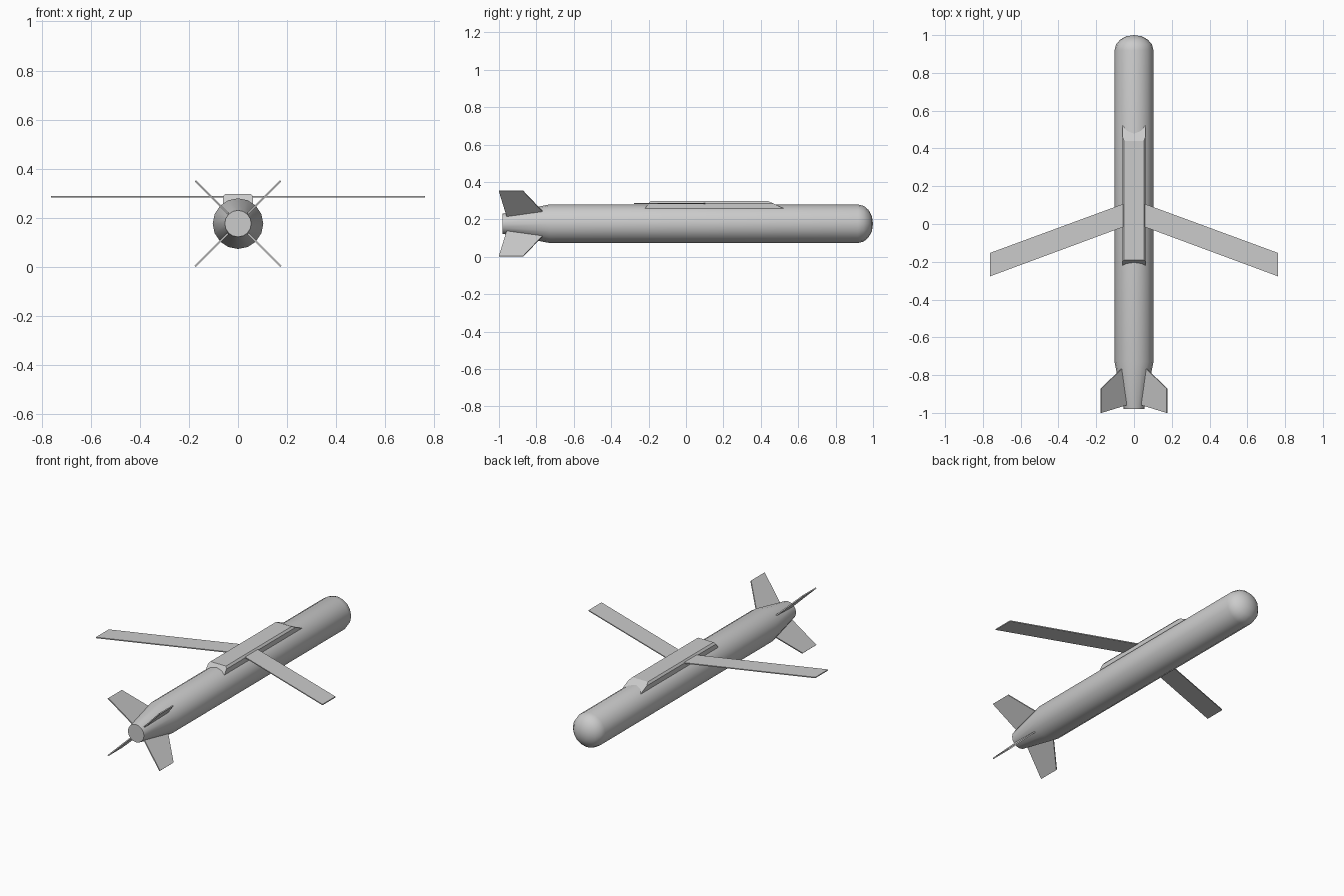
import bpy, bmesh, math
from mathutils import Matrix

if "Cube" in bpy.data.objects:
    bpy.data.objects.remove(bpy.data.objects["Cube"])

AXIS_Z = 0.177
SIDES = 16


def make_object(name, bm, smooth=False):
    bmesh.ops.recalc_face_normals(bm, faces=bm.faces)
    mesh = bpy.data.meshes.new(name)
    bm.to_mesh(mesh)
    bm.free()
    ob = bpy.data.objects.new(name, mesh)
    bpy.context.collection.objects.link(ob)
    if smooth:
        bpy.ops.object.select_all(action='DESELECT')
        ob.select_set(True)
        bpy.context.view_layer.objects.active = ob
        bpy.ops.object.shade_smooth_by_angle(angle=math.radians(35))
    return ob


def plate(name, outline, thickness, matrix):
    """Flat plate: outline in local xy, centred on local z = 0."""
    bm = bmesh.new()
    face = bm.faces.new([bm.verts.new((x, y, -thickness / 2)) for x, y in outline])
    ext = bmesh.ops.extrude_face_region(bm, geom=[face])
    verts = [v for v in ext["geom"] if isinstance(v, bmesh.types.BMVert)]
    bmesh.ops.translate(bm, verts=verts, vec=(0, 0, thickness))
    bm.transform(matrix)
    return make_object(name, bm)


# Fuselage: boat tail, straight tube and rounded nose, as rings along y
R = 0.103
profile = [(-0.98, 0.054), (-0.73, R), (0.92, R)]
profile += [(0.92 + 0.08 * math.sin(a), R * math.cos(a))
            for a in (math.radians(d) for d in (22.5, 45, 67.5))]
bm = bmesh.new()
rings = []
for y, r in profile:
    rings.append([bm.verts.new((r * math.cos(i * math.tau / SIDES), y,
                                AXIS_Z + r * math.sin(i * math.tau / SIDES)))
                  for i in range(SIDES)])
for a, b in zip(rings, rings[1:]):
    for i in range(SIDES):
        j = (i + 1) % SIDES
        bm.faces.new((a[i], a[j], b[j], b[i]))
bm.faces.new(rings[0])
tip = bm.verts.new((0, 1.0, AXIS_Z))
for i in range(SIDES):
    bm.faces.new((rings[-1][i], rings[-1][(i + 1) % SIDES], tip))
make_object("fuselage", bm, smooth=True)

# Wing fairing: chamfered section with sloping ends
section = [(-0.062, 0.25), (-0.062, 0.286), (-0.052, 0.298),
           (0.052, 0.298), (0.062, 0.286), (0.062, 0.25)]
bm = bmesh.new()
back = [bm.verts.new((x, -0.19 - (0.298 - z) * 0.75, z)) for x, z in section]
front = [bm.verts.new((x, 0.44 + (0.298 - z) * 2.1, z)) for x, z in section]
bm.faces.new(back)
bm.faces.new(front)
for i in range(len(section)):
    j = (i + 1) % len(section)
    bm.faces.new((back[i], back[j], front[j], front[i]))
make_object("wing_fairing", bm)

# Swept wings, mirrored left and right
for side, sign in (("right", 1), ("left", -1)):
    outline = [(0.02 * sign, 0.12), (0.762 * sign, -0.153),
               (0.762 * sign, -0.277), (0.02 * sign, -0.002)]
    plate(side + "_wing", outline, 0.006, Matrix.Translation((0, 0, 0.286)))

# Four tail fins in an X
fin = [(0.03, -0.765), (0.09, -0.765), (0.246, -0.87), (0.246, -1.0), (0.03, -0.953)]
for i in range(4):
    m = Matrix.Translation((0, 0, AXIS_Z)) @ Matrix.Rotation(math.radians(45 + 90 * i), 4, 'Y')
    plate("tail_fin_%d" % (i + 1), fin, 0.007, m)
